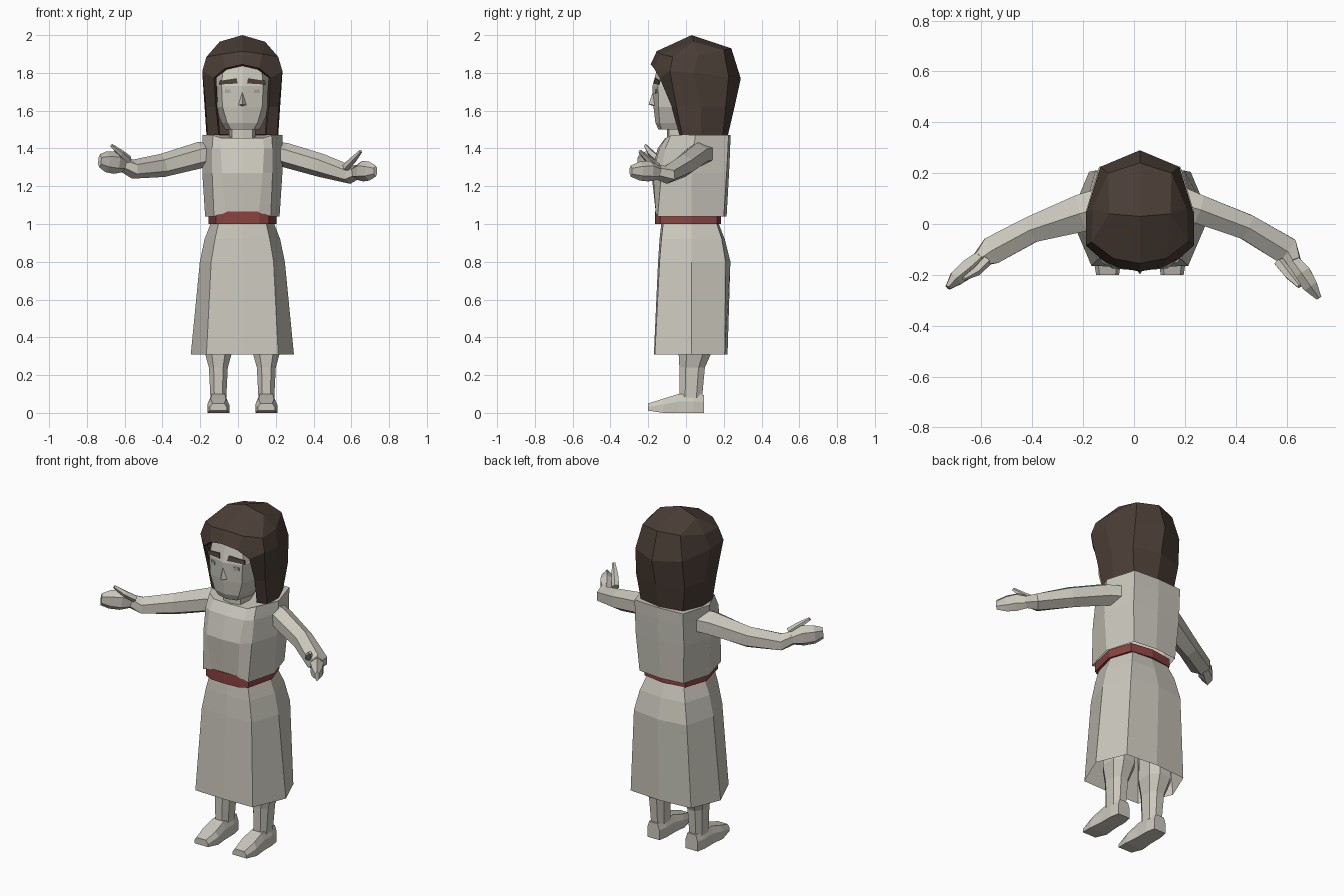
import bpy, bmesh, math
from mathutils import Vector

if "Cube" in bpy.data.objects:
    bpy.data.objects.remove(bpy.data.objects["Cube"])

C = 0.023  # body centre line in x


def material(name, rgb):
    m = bpy.data.materials.new(name)
    m.diffuse_color = (*rgb, 1)
    m.use_nodes = True
    m.node_tree.nodes["Principled BSDF"].inputs["Base Color"].default_value = m.diffuse_color
    return m


CLOTH = material("pale_cloth", (0.60, 0.58, 0.51))
HAIR = material("dark_brown", (0.070, 0.048, 0.037))
BELT = material("dull_red", (0.26, 0.056, 0.052))
EYE = material("eye_grey", (0.42, 0.41, 0.38))


def make(name, bm, mat):
    bmesh.ops.remove_doubles(bm, verts=bm.verts, dist=0.0005)
    bmesh.ops.recalc_face_normals(bm, faces=bm.faces)
    me = bpy.data.meshes.new(name)
    bm.to_mesh(me)
    bm.free()
    me.materials.append(mat)
    ob = bpy.data.objects.new(name, me)
    bpy.context.collection.objects.link(ob)
    return ob


def add_faces(bm, polys):
    for p in polys:
        bm.faces.new([bm.verts.new(v) for v in p])


def loft(name, rings, mat, caps=(True, True)):
    bm = bmesh.new()
    n = len(rings[0])
    for a, b in zip(rings, rings[1:]):
        add_faces(bm, [[a[i], a[(i + 1) % n], b[(i + 1) % n], b[i]] for i in range(n)])
    add_faces(bm, [r for r, c in zip((rings[0], rings[-1]), caps) if c])
    return make(name, bm, mat)


def ring(z, half):
    """Closed ring from a front-to-back half outline (dx, y[, z])."""
    pts = [(p[0], p[1], p[2] if len(p) > 2 else z) for p in half]
    right = [(C + x, y, h) for x, y, h in pts]
    left = [(C - x, y, h) for x, y, h in reversed(pts[1:-1])]
    return right + left


def tube(name, stations, n=6):
    """Limb through (x, y, z, half width, half height) stations."""
    P = [Vector(s[:3]) for s in stations]
    rings = []
    for i, s in enumerate(stations):
        d = P[min(i + 1, len(P) - 1)] - P[max(i - 1, 0)]
        side = d.cross(Vector((0, 0, 1))).normalized()
        up = side.cross(d).normalized()
        rings.append([P[i] + side * s[3] * math.cos(t) + up * s[4] * math.sin(t)
                      for t in [math.tau * (k + 0.5) / n for k in range(n)]])
    return loft(name, rings, CLOTH)


# Skirt, open at the hem
loft("skirt", [
    ring(0.31, [(0, -.17), (.19, -.165), (.273, .03), (.20, .205), (0, .22)]),
    ring(0.80, [(0, -.148), (.165, -.14), (.225, .03), (.175, .21), (0, .235)]),
    ring(0.92, [(0, -.14), (.145, -.13), (.20, .03), (.15, .19), (0, .205)]),
    ring(1.01, [(0, -.13), (.125, -.12), (.165, .03), (.12, .16), (0, .17)])],
    CLOTH, (False, True))

# Belt, raised at the front
b = [(0, -.165), (.09, -.16), (.14, -.135), (.18, .03), (.135, .165), (0, .185)]
loft("belt", [ring(1.0, b),
              ring(1.05, [(x, y, 1.065 if i < 2 else 1.05) for i, (x, y) in enumerate(b)])], BELT)

# Bodice, with the front panel ending above the belt
loft("bodice", [
    ring(1.04, [(0, -.16, 1.06), (.088, -.16, 1.06), (.15, -.15), (.197, .03), (.145, .20), (0, .215)]),
    ring(1.27, [(0, -.183), (.108, -.175), (.16, -.13), (.212, .03), (.16, .215), (0, .228)]),
    ring(1.40, [(0, -.15), (.115, -.14), (.16, -.11), (.212, .04), (.16, .222), (0, .234)]),
    ring(1.47, [(0, -.11, 1.455), (.11, -.105, 1.455), (.155, -.08), (.212, .05), (.16, .225), (0, .235)])],
    CLOTH, (False, True))

# Head and neck
loft("neck", [ring(z, [(0, -.10), (.055, -.09), (.07, -.02), (.05, .05), (0, .06)])
              for z in (1.42, 1.56)], CLOTH)
loft("head", [
    ring(1.50, [(0, -.145), (.06, -.13), (.09, -.03), (.07, .07), (0, .10)]),
    ring(1.535, [(0, -.162), (.08, -.14), (.11, -.03), (.09, .09), (0, .12)]),
    ring(1.62, [(0, -.172), (.105, -.145), (.145, -.03), (.11, .11), (0, .15)]),
    ring(1.73, [(0, -.178), (.11, -.148), (.155, -.02), (.12, .13), (0, .17)]),
    ring(1.85, [(0, -.145), (.10, -.12), (.14, -.02), (.11, .12), (0, .16)])], CLOTH)

# Nose
bm = bmesh.new()
tip, top = (C, -.198, 1.633), (C, -.176, 1.70)
l, r, low = (C - .022, -.166, 1.63), (C + .022, -.166, 1.63), (C, -.165, 1.622)
add_faces(bm, [[top, l, tip], [top, tip, r], [tip, l, low], [tip, low, r], [top, r, low, l]])
make("nose", bm, CLOTH)


def face_plate(name, outline, s, mat):
    """Thin plate lying on the face; outline is (dx, z)."""
    def at(dx, z, off):
        base = -.178 + max(z - 1.73, 0) * .27 + max(1.73 - z, 0) * .055
        return (C + s * dx, base + .27 * dx - off, z)
    loft(name, [[at(x, z, .005) for x, z in outline], [at(x, z, -.003) for x, z in outline]], mat)


for s, tag in ((-1, "left"), (1, "right")):
    face_plate("eyebrow_" + tag, [(.025, 1.744), (.125, 1.738), (.12, 1.758), (.03, 1.772)], s, HAIR)
    face_plate("eye_" + tag, [(.062, 1.692), (.093, 1.694), (.091, 1.714), (.062, 1.712)], s, EYE)

# Hair shell: half patches mirrored across the centre line
lower = [
    [(.125, -.035, 1.47), (.185, -.02, 1.47), (.19, .08, 1.47), (.14, .195, 1.47), (0, .222, 1.47)],
    [(.14, -.075, 1.62), (.193, -.05, 1.62), (.20, .08, 1.62), (.16, .21, 1.62), (0, .257, 1.62)],
    [(.15, -.14, 1.775), (.212, -.085, 1.81), (.212, .04, 1.80), (.155, .225, 1.78), (0, .29, 1.77)]]
crown = [(0, -.155, 1.915), (.105, -.135, 1.90), (.19, -.07, 1.885), (.185, .06, 1.89),
         (.125, .20, 1.92), (0, .24, 1.93)]
f0, f1 = (0, -.187, 1.845), (.09, -.17, 1.825)
apex, mid = (0, .03, 2.0), (.12, .04, 1.965)
polys = [[a[i], a[i + 1], c[i + 1], c[i]] for a, c in zip(lower, lower[1:]) for i in range(4)]
up = lower[2]
polys += [[up[i], up[i + 1], crown[i + 2], crown[i + 1]] for i in range(1, 4)]
polys += [[f0, f1, crown[1], crown[0]], [f1, up[0], up[1]], [f1, up[1], crown[2], crown[1]]]
polys += [[up[1], up[2], crown[3], crown[2]], [up[2], up[3], crown[4], crown[3]],
          [up[3], up[4], crown[5], crown[4]]]
polys = [p for i, p in enumerate(polys) if p not in polys[:i]]
polys = [p for p in polys if p not in [[up[i], up[i + 1], crown[i + 2], crown[i + 1]] for i in range(1, 4)]
         or p[2] == crown[up.index(p[1]) + 1]]
polys += [[apex, crown[0], crown[1], mid], [mid, crown[1], crown[2]], [mid, crown[2], crown[3]],
          [mid, crown[3], crown[4]], [apex, mid, crown[4], crown[5]]]
bm = bmesh.new()
for s in (-1, 1):
    add_faces(bm, [[(C + s * x, y, z) for x, y, z in p][::s] for p in polys])
hair = make("hair", bm, HAIR)
sol = hair.modifiers.new("thickness", 'SOLIDIFY')
sol.thickness, sol.offset = 0.02, -1

# Arms, hands and thumbs
tube("arm_left", [(-.10, .07, 1.375, .09, .065), (-.20, .045, 1.365, .085, .07), (-.40, -.02, 1.31, .06, .062),
                  (-.56, -.105, 1.29, .063, .05), (-.61, -.14, 1.315, .032, .04)])
tube("hand_left", [(-.60, -.13, 1.31, .03, .035), (-.65, -.175, 1.325, .042, .06),
                   (-.70, -.215, 1.33, .033, .055), (-.732, -.25, 1.335, .012, .035)])
tube("thumb_left", [(-.58, -.145, 1.34, .022, .022), (-.62, -.185, 1.375, .02, .018),
                    (-.67, -.215, 1.415, .009, .01)], 5)
tube("arm_right", [(.14, .09, 1.375, .085, .065), (.25, .06, 1.365, .065, .065), (.44, -.01, 1.31, .058, .062),
                   (.60, -.105, 1.26, .063, .048), (.63, -.15, 1.275, .032, .04)])
tube("hand_right", [(.62, -.14, 1.27, .03, .035), (.66, -.195, 1.28, .042, .055),
                    (.695, -.245, 1.28, .033, .05), (.728, -.292, 1.28, .012, .03)])
tube("thumb_right", [(.57, -.15, 1.30, .022, .022), (.61, -.20, 1.34, .02, .018),
                     (.65, -.245, 1.385, .009, .01)], 5)

# Legs and shoes
for s, tag in ((-1, "left"), (1, "right")):
    cx = C + s * .127

    def section(z, w, y0, y1, dx=0.0):
        ym = (y0 + y1) / 2
        q = (y1 - y0) / 4
        x = cx + s * dx
        return [(x - w, ym - q, z), (x - w * .5, y0, z), (x + w * .5, y0, z),
                (x + w, ym - q, z), (x + w, ym + q, z), (x + w * .5, y1, z),
                (x - w * .5, y1, z), (x - w, ym + q, z)]

    loft("leg_" + tag, [section(.08, .042, -.035, .085), section(.24, .05, -.035, .10),
                        section(.33, .075, -.04, .14), section(.60, .075, -.04, .15)], CLOTH)
    rows = []
    for y, w, h in ((.095, .04, .095), (.04, .05, .10), (-.04, .05, .10), (-.12, .058, .075), (-.20, .045, .05)):
        z0 = .012 if y < -.15 else 0
        rows.append([(cx - w, y, z0), (cx + w, y, z0), (cx + w, y, h * .6),
                     (cx + w * .7, y, h), (cx - w * .7, y, h), (cx - w, y, h * .6)])
    loft("shoe_" + tag, rows, CLOTH)
